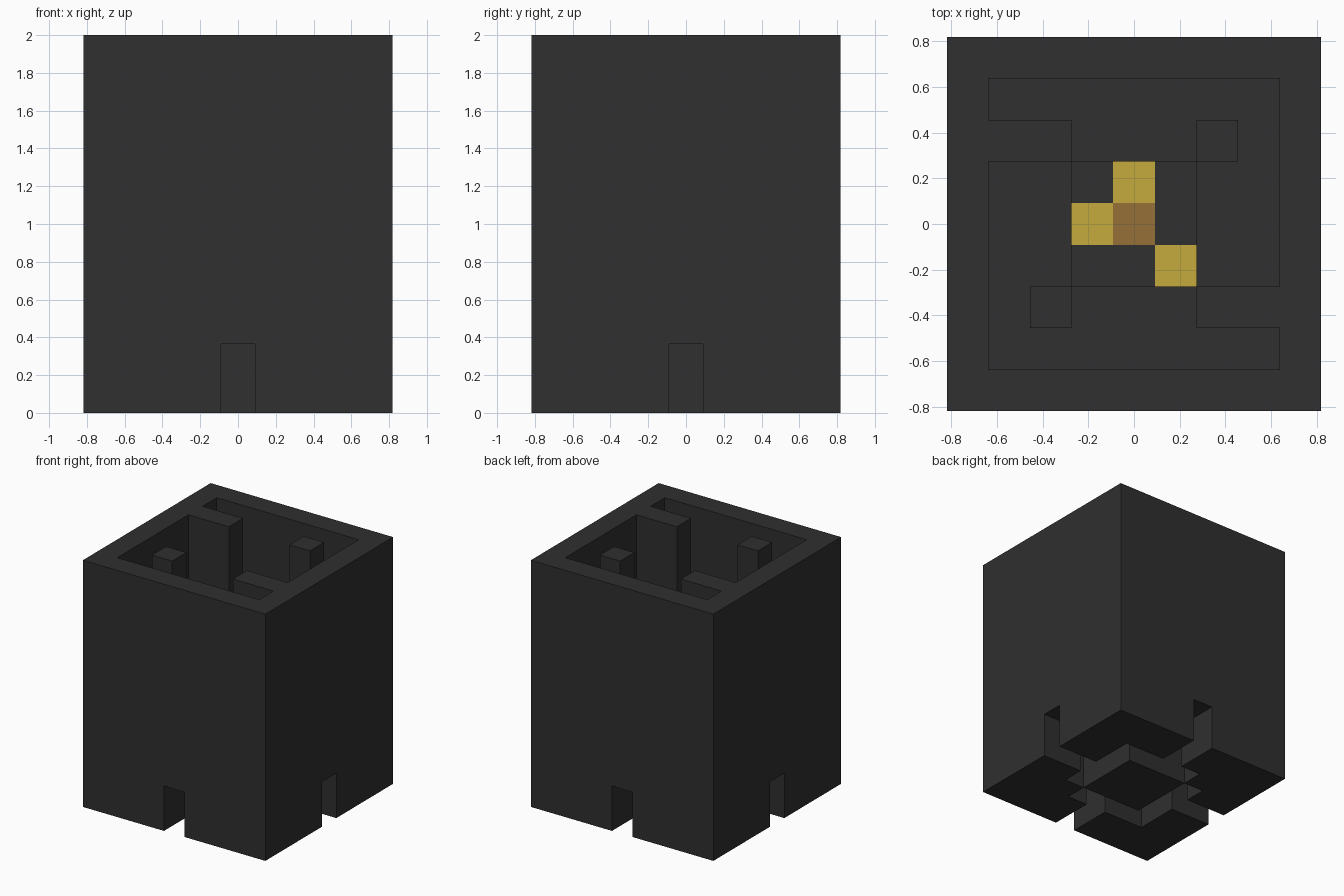
import bpy
import bmesh
import math
from itertools import product
from mathutils import Vector

cube = bpy.data.objects.get("Cube")
if cube:
    bpy.data.objects.remove(cube, do_unlink=True)

SIDE, TALL = 9, 11
UNIT = 2 / TALL
FLOOR = 3     # upper floor level, in blocks
TUNNEL = 2    # height of the passages
MID = SIDE // 2


def material(name, colour):
    mat = bpy.data.materials.new(name)
    mat.use_nodes = True
    mat.diffuse_color = (*colour, 1)
    mat.node_tree.nodes["Principled BSDF"].inputs["Base Color"].default_value = (*colour, 1)
    return mat


MATERIALS = [
    material("charcoal stone", (0.029, 0.029, 0.029)),
    material("golden ember", (0.56, 0.41, 0.047)),
    material("brown log", (0.30, 0.16, 0.04)),
]


def block(xs, ys, zs):
    """Set of grid cells inside a box, given as half-open ranges."""
    return set(product(range(*xs), range(*ys), range(*zs)))


def turned(cells):
    """The same cells turned half a circle about the vertical axis."""
    return {(SIDE - 1 - x, SIDE - 1 - y, z) for x, y, z in cells}


def skin(name, cells, filled, colour_rule=lambda cell, n: 0):
    """Make a mesh from the exposed sides of the cells."""
    bm = bmesh.new()
    corners = {}

    def vert(p):
        if p not in corners:
            x, y, z = p
            corners[p] = bm.verts.new(((x - SIDE / 2) * UNIT, (y - SIDE / 2) * UNIT, z * UNIT))
        return corners[p]

    for cell in sorted(cells):
        for axis, step in product(range(3), (-1, 1)):
            near = list(cell)
            near[axis] += step
            if tuple(near) in filled:
                continue
            u, v = (axis + 1) % 3, (axis + 2) % 3
            loop = []
            for du, dv in ((0, 0), (1, 0), (1, 1), (0, 1)):
                p = list(cell)
                p[axis] += step > 0
                p[u] += du
                p[v] += dv
                loop.append(vert(tuple(p)))
            face = bm.faces.new(loop if step > 0 else loop[::-1])
            normal = Vector((0, 0, 0))
            normal[axis] = step
            face.material_index = colour_rule(cell, normal)
    # Merge the flat areas into large faces
    bmesh.ops.dissolve_limit(bm, angle_limit=math.radians(1), verts=bm.verts[:],
                             edges=bm.edges[:], delimit={'MATERIAL'})
    mesh = bpy.data.meshes.new(name)
    bm.to_mesh(mesh)
    bm.free()
    for mat in MATERIALS:
        mesh.materials.append(mat)
    obj = bpy.data.objects.new(name, mesh)
    bpy.context.collection.objects.link(obj)


full = (0, SIDE)
centre = (MID - 1, MID + 2)
ring = (MID - 2, MID + 3)
lane = (MID, MID + 1)

# Tower: a solid block, with an open upper room
tower = block(full, full, (0, TALL))
tower -= block((1, SIDE - 1), (1, SIDE - 1), (FLOOR, TALL))

# Crossing passages and a walkway around the middle, at ground level
tower -= block(lane, full, (0, TUNNEL))
tower -= block(full, lane, (0, TUNNEL))
tower -= block(ring, ring, (0, TUNNEL))

# Opening over the sunken hearth
tower -= block(centre, centre, (0, TALL))

# Partitions joined to the side walls, with their inner ends down to the ground
partition = block((1, 3), (6, 7), (FLOOR, TALL)) | block((2, 3), (6, 7), (0, FLOOR))
tower |= partition | turned(partition)

# Free-standing pillars on the upper floor
right_pillar = block((2, 3), (2, 3), (FLOOR, TALL))
left_pillar = turned(right_pillar)

# Hearth block with embers and a log set in its top
hearth = block(centre, centre, (0, TUNNEL))
EMBERS = {(MID, MID + 1), (MID - 1, MID), (MID + 1, MID - 1)}


def hearth_colour(cell, normal):
    if normal.z < 0.5:
        return 0
    if cell[:2] == (MID, MID):
        return 2
    return 1 if cell[:2] in EMBERS else 0


everything = tower | right_pillar | left_pillar | hearth
skin("tower", tower, everything)
skin("right_pillar", right_pillar, everything)
skin("left_pillar", left_pillar, everything)
skin("hearth", hearth, everything, hearth_colour)
